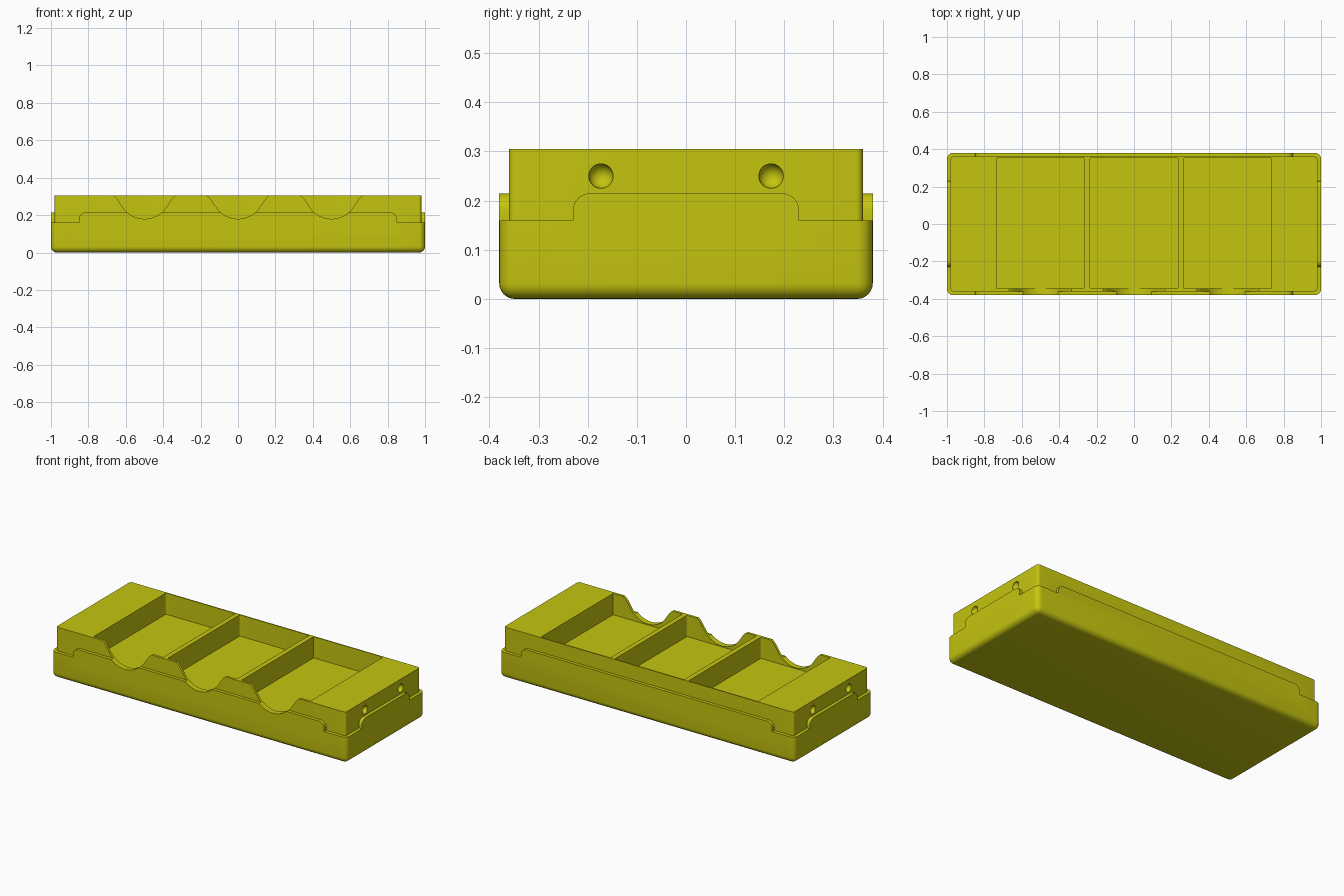
import bpy, bmesh, math
from mathutils import Matrix

if "Cube" in bpy.data.objects:
    bpy.data.objects.remove(bpy.data.objects["Cube"])

mat = bpy.data.materials.new("mustard yellow")
mat.diffuse_color = (0.56, 0.56, 0.005, 1)
mat.use_nodes = True
mat.node_tree.nodes["Principled BSDF"].inputs["Base Color"].default_value = mat.diffuse_color


def finish(name, bm):
    bmesh.ops.recalc_face_normals(bm, faces=bm.faces[:])
    me = bpy.data.meshes.new(name)
    bm.to_mesh(me)
    bm.free()
    me.materials.append(mat)
    ob = bpy.data.objects.new(name, me)
    bpy.context.collection.objects.link(ob)
    return ob


def box(name, x0, x1, y0, y1, z0, z1, r=0, bottom=False):
    """Box with rounded upright edges and, if asked, a rounded bottom rim."""
    bm = bmesh.new()
    bmesh.ops.create_cube(bm, size=1)
    for v in bm.verts:
        v.co = [(a + b) / 2 + c * (b - a) for a, b, c in zip((x0, y0, z0), (x1, y1, z1), v.co)]
    if r:
        def chosen(e):
            a, b = e.verts
            return abs(a.co.z - b.co.z) > 1e-4 or (bottom and max(a.co.z, b.co.z) < z0 + 1e-4)
        bmesh.ops.bevel(bm, geom=[e for e in bm.edges if chosen(e)], offset=r,
                        segments=6, profile=0.5, affect='EDGES')
    return finish(name, bm)


def prism(name, outline, y0, y1, turn=0, shift=0):
    """Extrude an x-z outline along y, then turn about z."""
    bm = bmesh.new()
    f = bm.faces.new([bm.verts.new((x + shift, y0, z)) for x, z in outline])
    new = bmesh.ops.extrude_face_region(bm, geom=[f])["geom"]
    for v in new:
        if isinstance(v, bmesh.types.BMVert):
            v.co.y = y1
    bm.transform(Matrix.Rotation(turn, 4, 'Z'))
    return finish(name, bm)


def combine(target, other, op):
    m = target.modifiers.new(op, 'BOOLEAN')
    m.operation, m.solver, m.object = op, 'EXACT', other
    bpy.context.view_layer.objects.active = target
    bpy.ops.object.modifier_apply(modifier=m.name)
    bpy.data.objects.remove(other, do_unlink=True)


# Outer tray and the taller block rising from it
body = box("storage_tray", -1, 1, -0.38, 0.38, 0, 0.16, 0.032, True)
combine(body, box("insert_block", -0.98, 0.98, -0.36, 0.36, 0.1, 0.305, 0.014), 'UNION')


# Raised locking tabs with rounded shoulders, one per side
def tab_outline(half, r=0.035, top=0.215):
    right = [(half, 0.12)] + [(half - r + r * math.cos(a), top - r + r * math.sin(a))
                              for a in (i * math.pi / 16 for i in range(9))]
    return right + [(-x, z) for x, z in reversed(right)]


for turn, half, outer in ((0, 0.85, 0.38), (math.pi, 0.85, 0.38),
                          (math.pi / 2, 0.23, 1.0), (-math.pi / 2, 0.23, 1.0)):
    combine(body, prism("locking_tab", tab_outline(half), -outer, -outer + 0.03, turn), 'UNION')

# Three compartments, each with a flared finger notch in the front wall
R, low = 0.14, 0.18
side = [(R * math.sin(a), low + R - R * math.cos(a))
        for a in (math.radians(5.5 * i) for i in range(1, 11))]
side += [(0.137, 0.273), (0.145, 0.285), (0.155, 0.296), (0.167, 0.305), (0.167, 0.4)]
notch = [(-x, z) for x, z in reversed(side)] + [(0, low)] + side
for cx in (-0.5, 0, 0.5):
    combine(body, box("pocket", cx - 0.235, cx + 0.235, -0.345, 0.353, 0.175, 0.4, 0.005), 'DIFFERENCE')
    combine(body, prism("notch", notch, -0.45, -0.335, 0, cx), 'DIFFERENCE')

# Round dimples on both ends
for sx in (-1, 1):
    for sy in (-1, 1):
        bm = bmesh.new()
        bmesh.ops.create_uvsphere(bm, u_segments=24, v_segments=16, radius=0.025)
        bm.transform(Matrix.Translation((sx * 0.98, sy * 0.173, 0.25)))
        combine(body, finish("dimple", bm), 'DIFFERENCE')

body.select_set(True)
bpy.context.view_layer.objects.active = body
bpy.ops.object.shade_smooth_by_angle(angle=math.radians(30))
